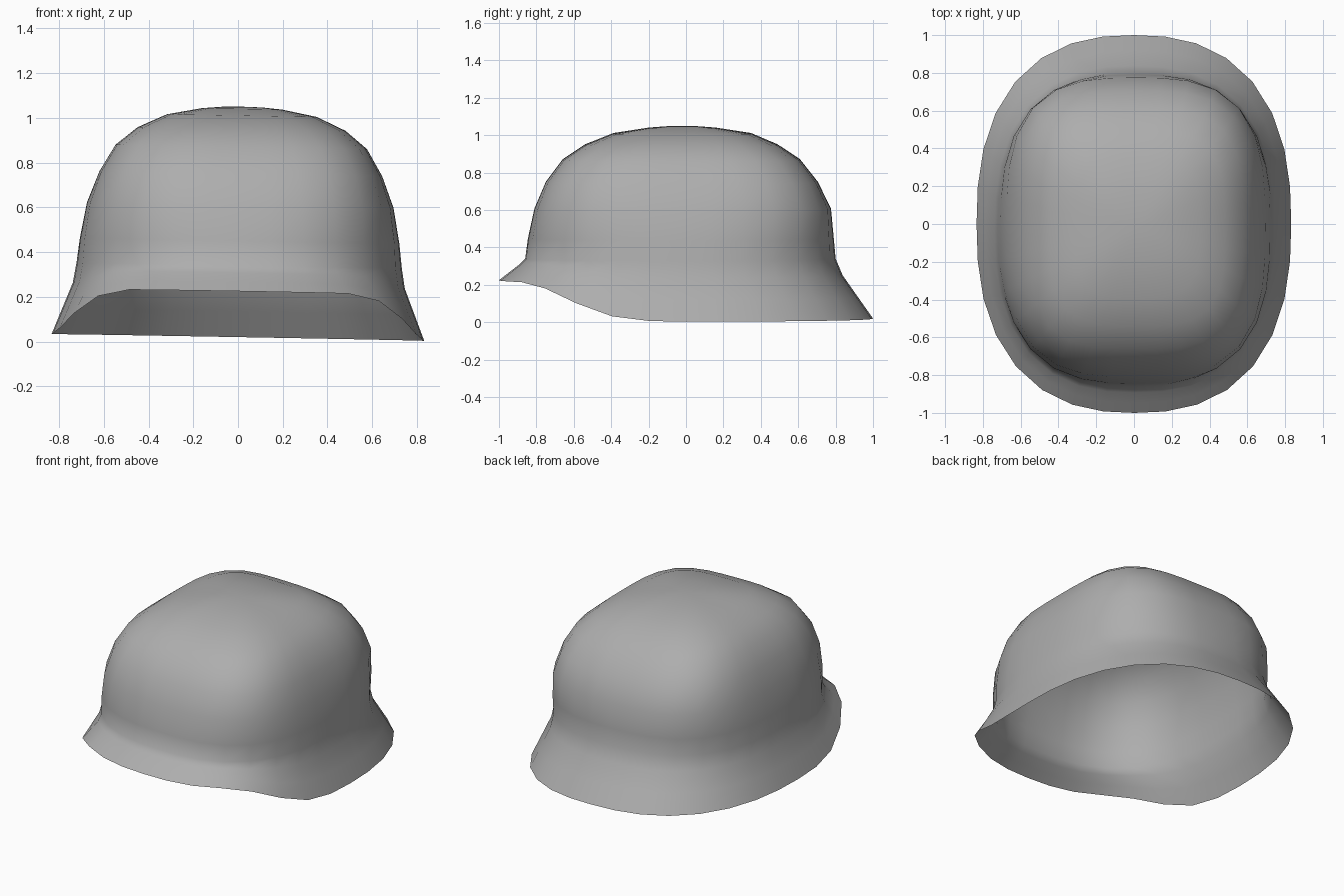
import bpy, bmesh, math

if "Cube" in bpy.data.objects:
    bpy.data.objects.remove(bpy.data.objects["Cube"])

SEG = 32
ROLL = 0.018   # the shell leans very slightly to one side

# rim height along y: raised at the front, low at the sides and back
RIM_Z = [(-1.0, .225), (-.85, .223), (-.78, .205), (-.6, .12),
         (-.4, .047), (-.2, .022), (0, .018), (1.0, .02)]

# dome rings: half width, front y, back y, height, squareness
DOME = [(.727, -.86, .80, .34, 2.55),
        (.714, -.845, .79, .45, 2.75),
        (.685, -.81, .775, .61, 3.05),
        (.632, -.75, .705, .75, 3.35),
        (.562, -.66, .61, .87, 3.5),
        (.465, -.54, .49, .95, 3.5),
        (.335, -.39, .35, 1.01, 3.5),
        (.18, -.20, .16, 1.04, 3.2),
        (.09, -.10, .06, 1.048, 2.6)]


def rim_height(y):
    for (y0, z0), (y1, z1) in zip(RIM_Z, RIM_Z[1:]):
        if y <= y1:
            return z0 + (z1 - z0) * (max(y, y0) - y0) / (y1 - y0)
    return RIM_Z[-1][1]


def ring(a, front, back, z, n):
    """Rounded-rectangle ring; z=None follows the rim."""
    pts, b, yc = [], (back - front) / 2, (back + front) / 2
    for i in range(SEG):
        t = 2 * math.pi * i / SEG
        c, s = math.cos(t), math.sin(t)
        r = (abs(c) ** n + abs(s) ** n) ** (-1 / n)
        x, y = a * r * c, yc + b * r * s
        pts.append((x, y, rim_height(y) if z is None else z))
    return pts


def blend(p, q, t):
    return [tuple(u + (v - u) * t for u, v in zip(a, b)) for a, b in zip(p, q)]


def lean(p):
    x, y, z = p
    return (x + ROLL * (z - .05), y, z - ROLL * x)


# flared brim: rim up to a soft crease
rim = ring(.833, -1.0, 1.0, None, 2.45)
crease = ring(*DOME[0])
flare = ring(.742, -.893, .838, 0, 2.5)
heights = blend(crease, rim, .28)
flare = [(f[0], f[1], h[2]) for f, h in zip(flare, heights)]
rings = [rim, blend(flare, rim, .5), flare] + [ring(*d) for d in DOME]

# loft the shell and close the crown
bm = bmesh.new()
loops = [[bm.verts.new(lean(p)) for p in r] for r in rings]
for lo, hi in zip(loops, loops[1:]):
    for i in range(SEG):
        j = (i + 1) % SEG
        bm.faces.new((lo[i], lo[j], hi[j], hi[i]))
top = bm.verts.new(lean((0, -.02, 1.05)))
for i in range(SEG):
    bm.faces.new((loops[-1][i], loops[-1][(i + 1) % SEG], top))
for f in bm.faces:
    f.smooth = True
bm.normal_update()

mesh = bpy.data.meshes.new("helmet_shell")
bm.to_mesh(mesh)
bm.free()
helmet = bpy.data.objects.new("helmet_shell", mesh)
bpy.context.collection.objects.link(helmet)

# dark grey finish
grey = bpy.data.materials.new("dark_grey")
grey.diffuse_color = (.42, .42, .42, 1)
grey.use_nodes = True
grey.node_tree.nodes["Principled BSDF"].inputs["Base Color"].default_value = grey.diffuse_color
mesh.materials.append(grey)
